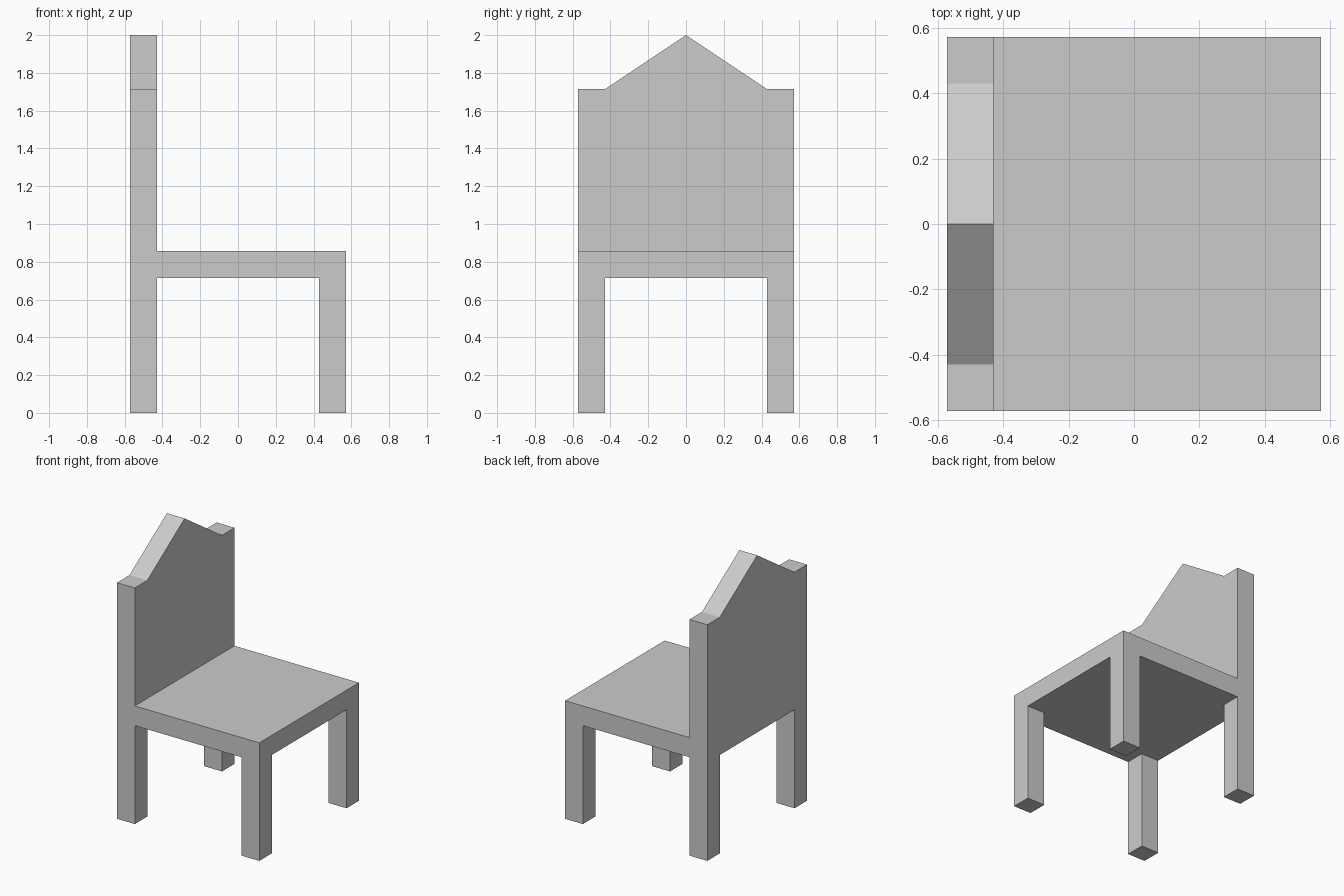
import bpy
import bmesh
from mathutils import Vector

cube = bpy.data.objects.get("Cube")
if cube:
    bpy.data.objects.remove(cube, do_unlink=True)

U = 1 / 7              # thickness of every board and leg
HALF = 4 * U           # half the seat width
INNER = HALF - U       # inner edge of legs and backrest
SEAT_LOW, SEAT_TOP = 5 * U, 6 * U
SHOULDER, PEAK = 12 * U, 14 * U

grey = bpy.data.materials.new("light_grey")
grey.use_nodes = True
colour = (0.6, 0.6, 0.6, 1)
grey.diffuse_color = colour
grey.node_tree.nodes["Principled BSDF"].inputs["Base Color"].default_value = colour


def prism(name, outline, direction):
    """Extrude a flat outline along a direction into a solid part."""
    bm = bmesh.new()
    face = bm.faces.new([bm.verts.new(p) for p in outline])
    top = bmesh.ops.extrude_face_region(bm, geom=[face], use_keep_orig=True)
    moved = [v for v in top["geom"] if isinstance(v, bmesh.types.BMVert)]
    bmesh.ops.translate(bm, verts=moved, vec=Vector(direction))
    bmesh.ops.recalc_face_normals(bm, faces=bm.faces)
    mesh = bpy.data.meshes.new(name)
    bm.to_mesh(mesh)
    bm.free()
    mesh.materials.append(grey)
    obj = bpy.data.objects.new(name, mesh)
    bpy.context.collection.objects.link(obj)
    return obj


def box(name, x0, x1, y0, y1, z0, z1):
    outline = [(x0, y0, z0), (x1, y0, z0), (x1, y1, z0), (x0, y1, z0)]
    return prism(name, outline, (0, 0, z1 - z0))


# Seat board, butting against the backrest
box("seat", -INNER, HALF, -HALF, HALF, SEAT_LOW, SEAT_TOP)

# Backrest with flat shoulders and a pointed top
half_profile = [(HALF, SEAT_LOW), (HALF, SHOULDER), (INNER, SHOULDER)]
profile = half_profile + [(0, PEAK)] + [(-y, z) for y, z in reversed(half_profile)]
prism("backrest", [(-HALF, y, z) for y, z in profile], (U, 0, 0))

# Four square legs, flush with the outer corners
for row, x in (("backrest_side", -HALF), ("open_side", INNER)):
    for side, y in (("front", -HALF), ("rear", INNER)):
        box(f"{side}_{row}_leg", x, x + U, y, y + U, 0, SEAT_LOW)
